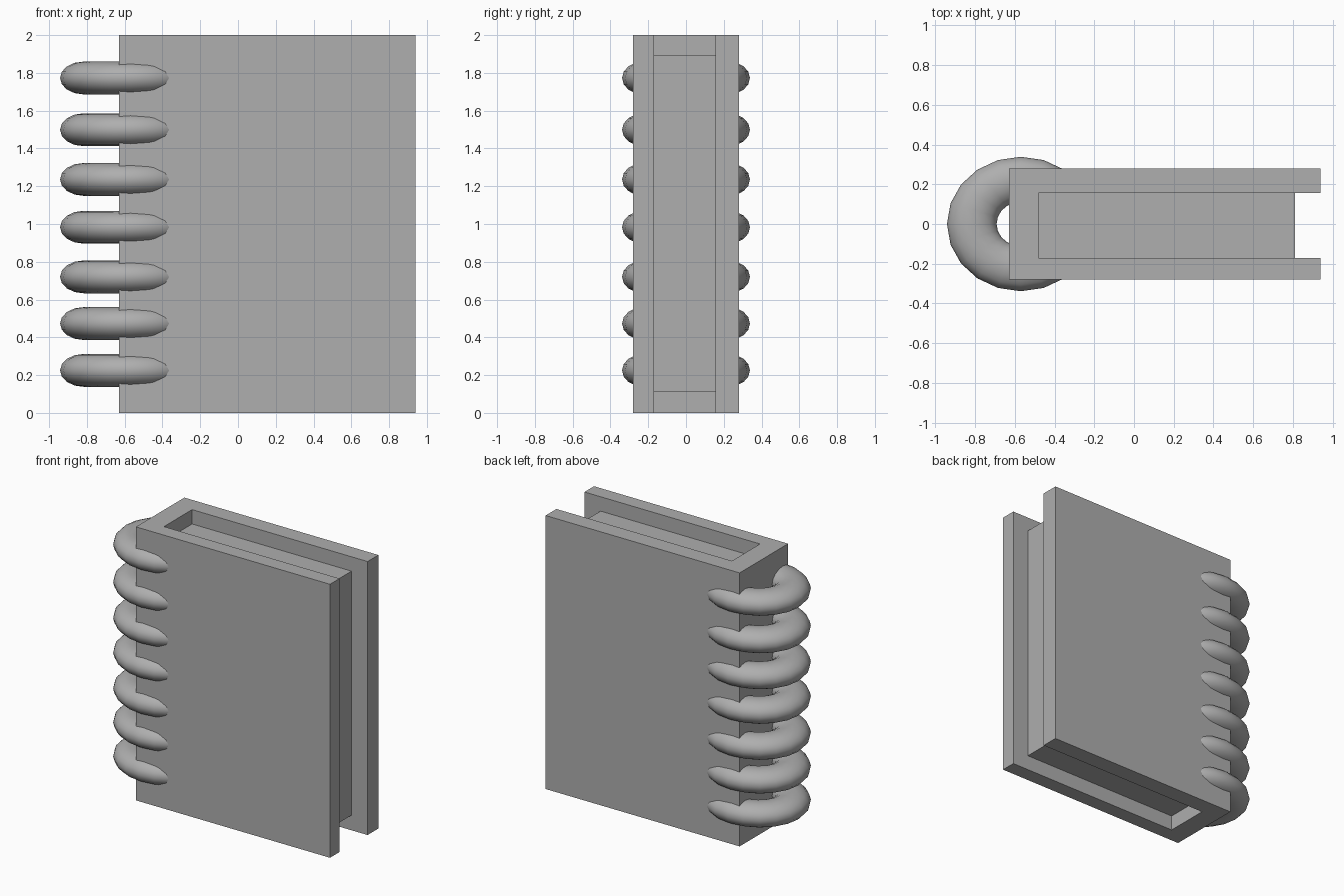
import bpy, bmesh
from math import radians

cube = bpy.data.objects.get("Cube")
if cube:
    bpy.data.objects.remove(cube, do_unlink=True)

grey = bpy.data.materials.new("mid_grey")
grey.use_nodes = True
grey.diffuse_color = (0.425, 0.425, 0.425, 1)
grey.node_tree.nodes["Principled BSDF"].inputs["Base Color"].default_value = (0.425, 0.425, 0.425, 1)


def extrude_profile(name, points, z0, z1):
    """Prism from a plan outline, between two heights."""
    bm = bmesh.new()
    face = bm.faces.new([bm.verts.new((x, y, z0)) for x, y in points])
    result = bmesh.ops.extrude_face_region(bm, geom=[face])
    top = [g for g in result["geom"] if isinstance(g, bmesh.types.BMVert)]
    bmesh.ops.translate(bm, vec=(0, 0, z1 - z0), verts=top)
    bmesh.ops.recalc_face_normals(bm, faces=bm.faces)
    mesh = bpy.data.meshes.new(name)
    bm.to_mesh(mesh)
    bm.free()
    mesh.materials.append(grey)
    obj = bpy.data.objects.new(name, mesh)
    bpy.context.collection.objects.link(obj)
    return obj


# Cover: U-shaped plan with the spine at -x, open at the fore edge
SPINE, FORE, HALF = -0.63, 0.94, 0.28
INNER, FRONT, BACK = -0.48, -0.17, 0.155
extrude_profile("cover", [(SPINE, -HALF), (FORE, -HALF), (FORE, FRONT), (INNER, FRONT),
                          (INNER, BACK), (FORE, BACK), (FORE, HALF), (SPINE, HALF)], 0, 2)

# Page block, recessed at top, bottom and fore edge
extrude_profile("pages", [(INNER, FRONT), (0.81, FRONT), (0.81, BACK), (INNER, BACK)], 0.11, 1.895)

# Binding rings, slightly flattened
for i, z in enumerate((0.225, 0.473, 0.72, 0.983, 1.236, 1.499, 1.773)):
    bpy.ops.mesh.primitive_torus_add(major_segments=20, minor_segments=16,
                                     major_radius=0.247, minor_radius=0.125,
                                     location=(-0.57, 0, z))
    ring = bpy.context.object
    ring.name = f"binding_ring_{i + 1}"
    ring.scale = (1, 0.91, 0.695)
    bpy.ops.object.transform_apply(location=False, rotation=False, scale=True)
    ring.data.materials.append(grey)
    bpy.ops.object.shade_smooth_by_angle(angle=radians(40))
